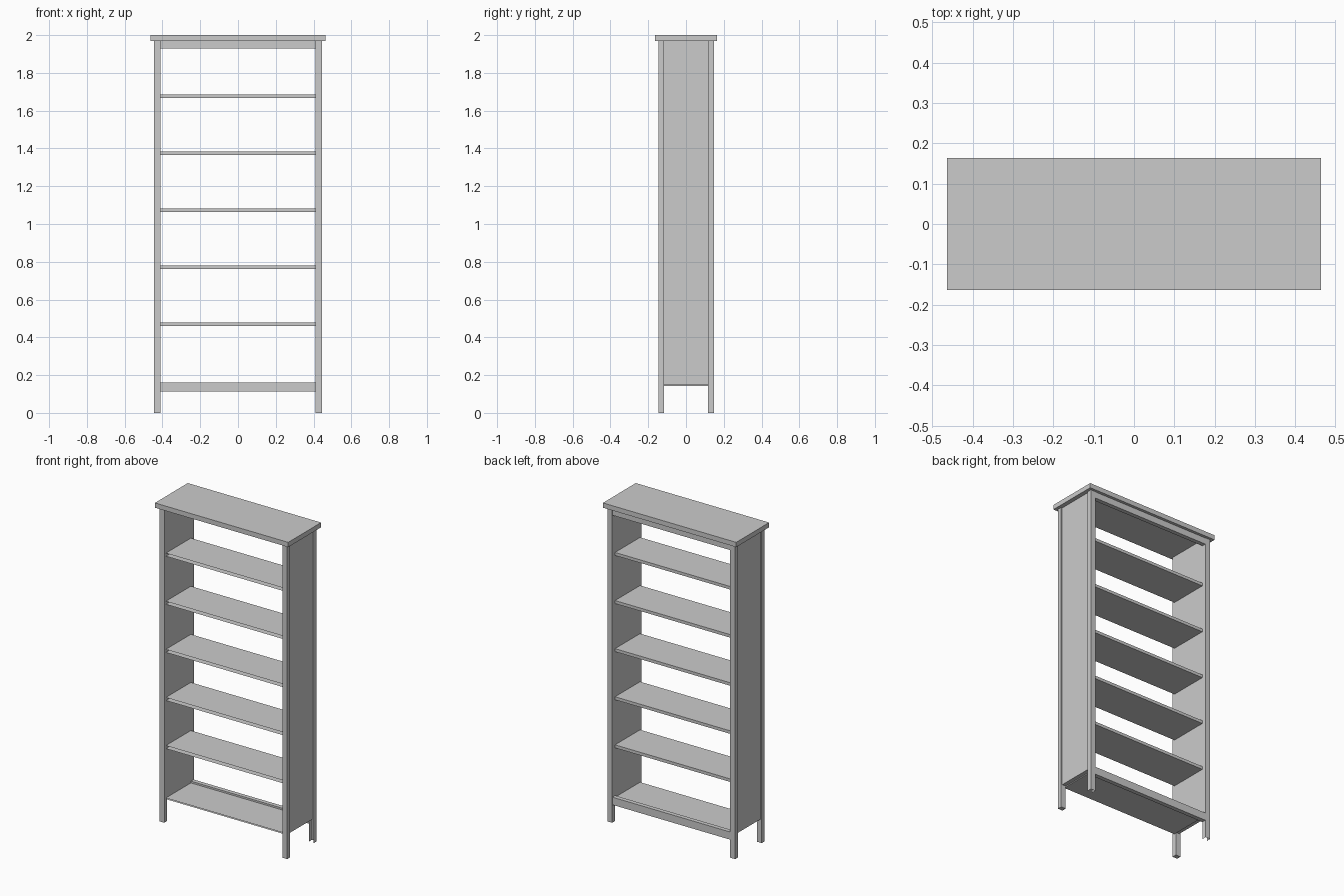
import bpy, bmesh
from mathutils import Vector

if "Cube" in bpy.data.objects:
    bpy.data.objects.remove(bpy.data.objects["Cube"])


def box(name, x, y, z, open_sides=()):
    """Box from (min, max) ranges; faces whose normals are in open_sides are left out."""
    bm = bmesh.new()
    bmesh.ops.create_cube(bm, size=1)
    bm.normal_update()
    drop = [f for f in bm.faces
            if any(f.normal.dot(Vector(d)) > 0.9 for d in open_sides)]
    bmesh.ops.delete(bm, geom=drop, context='FACES')
    for v in bm.verts:
        v.co = [lo + (c + 0.5) * (hi - lo) for c, (lo, hi) in zip(v.co, (x, y, z))]
    mesh = bpy.data.meshes.new(name)
    bm.to_mesh(mesh)
    bm.free()
    obj = bpy.data.objects.new(name, mesh)
    bpy.context.collection.objects.link(obj)
    return obj


def mirror_x(obj):
    mod = obj.modifiers.new("mirror", 'MIRROR')
    mod.use_mirror_merge = False


FRONT, DOWN = (0, -1, 0), (0, 0, -1)
INNER = 0.41      # inside face of the uprights
TOP_Z = 1.97      # underside of the top board

# overhanging top board
box("top_board", (-0.463, 0.463), (-0.163, 0.163), (TOP_Z, 2.0))

# corner posts; the rear ones are open channels facing forward
mirror_x(box("front_post", (INNER, 0.444), (-0.146, -0.117), (0, TOP_Z)))
mirror_x(box("back_post", (INNER, 0.444), (0.117, 0.147), (0, TOP_Z), (FRONT, DOWN)))

# recessed side panels
mirror_x(box("side_panel", (INNER, 0.436), (-0.117, 0.117), (0.148, TOP_Z)))

# shelves, open along the front edge
for i in range(5):
    top = 0.478 + i * 0.302
    box(f"shelf_{i + 1}", (-INNER, INNER), (-0.13, 0.118), (top - 0.019, top), (FRONT,))

# bottom shelf
box("bottom_shelf", (-INNER, INNER), (-0.13, 0.118), (0.142, 0.149), (FRONT,))

# rails across the back
box("top_back_rail", (-INNER, INNER), (0.118, 0.145), (1.93, TOP_Z))
box("bottom_back_rail", (-INNER, INNER), (0.118, 0.145), (0.112, 0.16))
